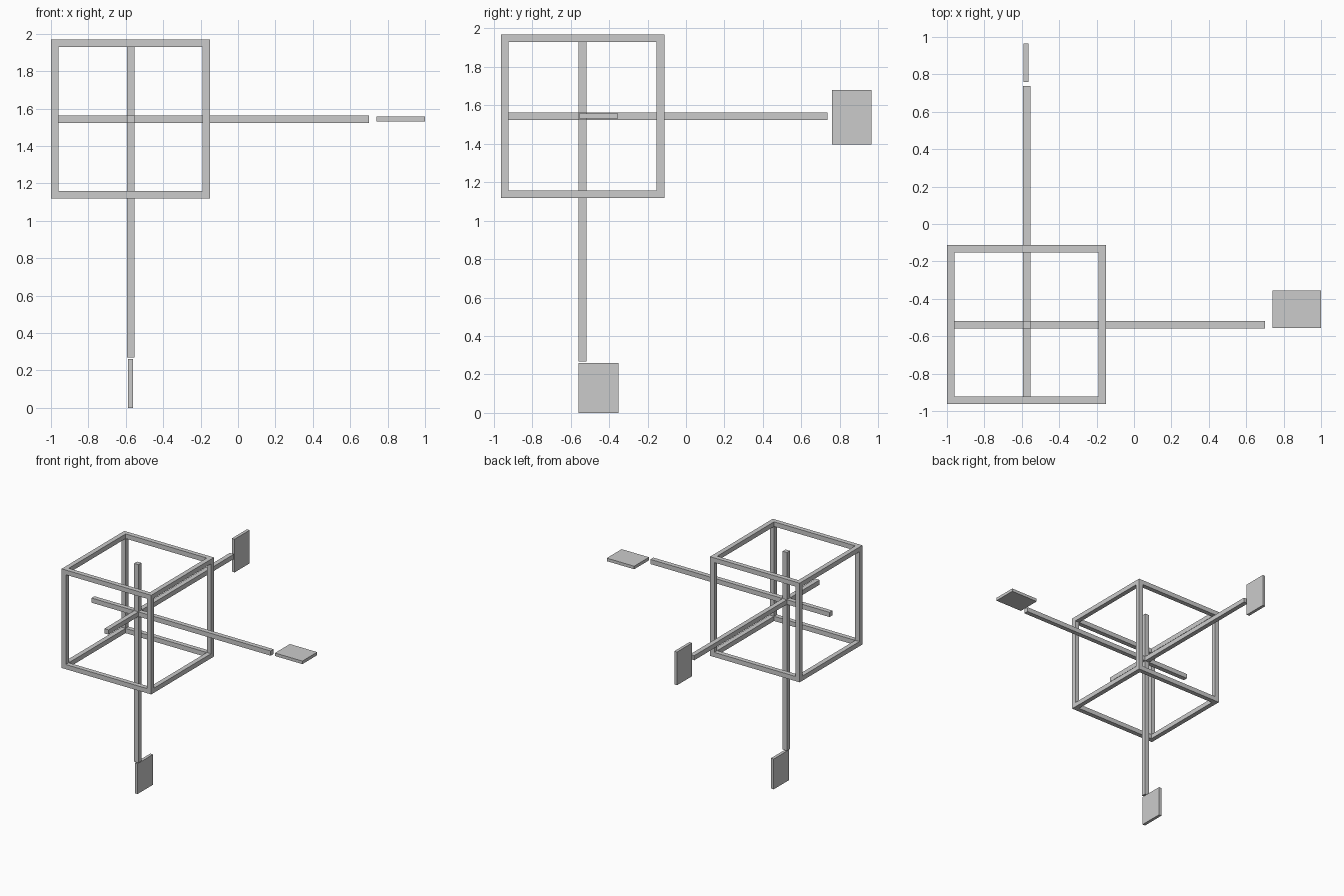
import bpy
import bmesh
from mathutils import Matrix, Vector

if "Cube" in bpy.data.objects:
    bpy.data.objects.remove(bpy.data.objects["Cube"])

CENTER = Vector((-0.574, -0.538, 1.543))
HALF = 0.425   # half the cage size
T = 0.04       # bar thickness


def add_box(bm, lo, hi):
    lo, hi = Vector(lo), Vector(hi)
    m = Matrix.Translation((lo + hi) / 2) @ Matrix.Diagonal((*(hi - lo), 1))
    bmesh.ops.create_cube(bm, size=1, matrix=m)


def make_object(name, boxes):
    bm = bmesh.new()
    for lo, hi in boxes:
        add_box(bm, lo, hi)
    mesh = bpy.data.meshes.new(name)
    bm.to_mesh(mesh)
    bm.free()
    obj = bpy.data.objects.new(name, mesh)
    bpy.context.collection.objects.link(obj)
    return obj


def bar(axis, start, end, offset):
    """Square bar along an axis, relative to the cage centre."""
    lo = CENTER + offset - Vector((T / 2,) * 3)
    hi = CENTER + offset + Vector((T / 2,) * 3)
    lo[axis], hi[axis] = CENTER[axis] + start, CENTER[axis] + end
    return lo, hi


# Cube cage: four bars along each axis, uprights run full height
r = HALF - T / 2
cage = []
for axis in range(3):
    reach = HALF if axis == 2 else HALF - T
    for s in (-r, r):
        for t in (-r, r):
            off = Vector((0, 0, 0))
            off[(axis + 1) % 3], off[(axis + 2) % 3] = s, t
            cage.append(bar(axis, -reach, reach, off))
make_object("cage_frame", cage)

# Three axis bars crossing in the cage: right, back and down
for axis, name, sign in ((0, "right_bar", 1), (1, "back_bar", 1), (2, "down_bar", -1)):
    start, end = sorted((-sign * HALF, sign * 3 * HALF))
    make_object(name, [bar(axis, start, end, Vector((0, 0, 0)))])

# Blank tags at the bar ends, in place of lettering
make_object("right_tag", [((0.74, -0.556, 1.53), (1.0, -0.355, 1.556))])
make_object("back_tag", [((-0.59, 0.76, 1.395), (-0.564, 0.964, 1.68))])
make_object("down_tag", [((-0.587, -0.56, 0.0), (-0.561, -0.35, 0.26))])
